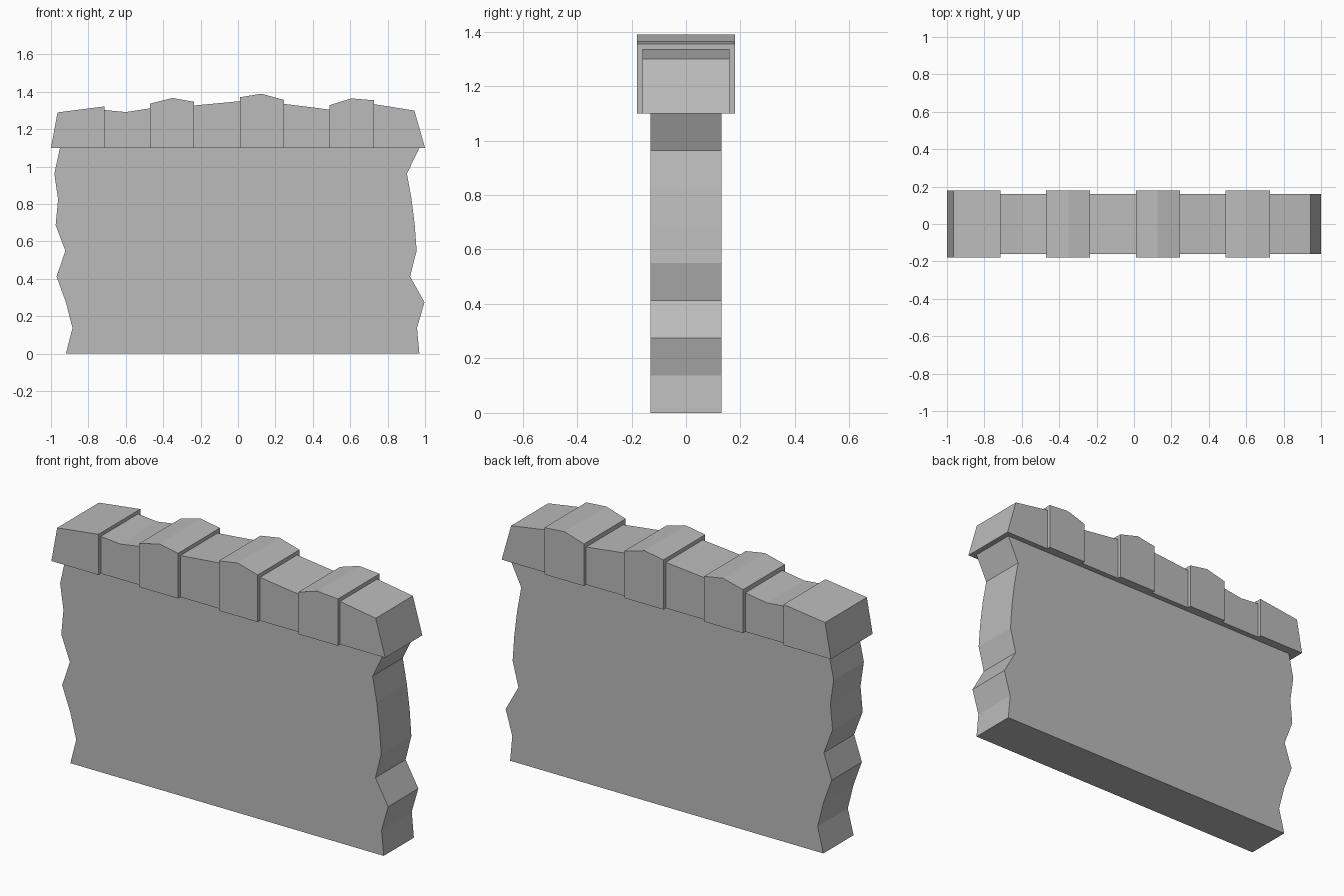
import bpy
import bmesh

cube = bpy.data.objects.get("Cube")
if cube:
    bpy.data.objects.remove(cube, do_unlink=True)

stone = bpy.data.materials.new("grey_stone")
stone.use_nodes = True
GREY = (0.5, 0.5, 0.5, 1)
stone.diffuse_color = GREY
stone.node_tree.nodes["Principled BSDF"].inputs["Base Color"].default_value = GREY


def slab(name, outline, half_depth):
    """Extrude an x-z outline symmetrically along y."""
    bm = bmesh.new()
    face = bm.faces.new([bm.verts.new((x, -half_depth, z)) for x, z in outline])
    extruded = bmesh.ops.extrude_face_region(bm, geom=[face])["geom"]
    verts = [v for v in extruded if isinstance(v, bmesh.types.BMVert)]
    bmesh.ops.translate(bm, verts=verts, vec=(0, 2 * half_depth, 0))
    bmesh.ops.recalc_face_normals(bm, faces=bm.faces)
    mesh = bpy.data.meshes.new(name)
    bm.to_mesh(mesh)
    bm.free()
    mesh.materials.append(stone)
    obj = bpy.data.objects.new(name, mesh)
    bpy.context.collection.objects.link(obj)


# Wall with ragged ends, notched at even heights
WALL_TOP = 1.1
right_end = [-0.92, -0.885, -0.92, -0.97, -0.923, -0.975, -0.962, -0.982, -0.952]
left_end = [0.97, 0.957, 0.997, 0.92, 0.955, 0.945, 0.928, 0.903, 0.97]
step = WALL_TOP / (len(left_end) - 1)
wall = [(x, i * step) for i, x in enumerate(left_end)]
wall += [(x, i * step) for i, x in enumerate(right_end)][::-1]
slab("wall", wall, 0.13)

# Coping stones: bottom start and end, then the top edge; wide and narrow alternate
stones = [
    (-1, -0.715, [(-0.965, 1.29), (-0.715, 1.322)]),
    (-0.715, -0.47, [(-0.715, 1.303), (-0.6, 1.292), (-0.47, 1.312)]),
    (-0.47, -0.235, [(-0.47, 1.337), (-0.35, 1.367), (-0.235, 1.347)]),
    (-0.235, 0.01, [(-0.235, 1.327), (0.01, 1.35)]),
    (0.01, 0.245, [(0.01, 1.371), (0.125, 1.39), (0.245, 1.357)]),
    (0.245, 0.49, [(0.245, 1.336), (0.49, 1.305)]),
    (0.49, 0.728, [(0.49, 1.329), (0.605, 1.365), (0.728, 1.355)]),
    (0.728, 1, [(0.728, 1.334), (0.943, 1.3)]),
]
for i, (start, end, top) in enumerate(stones):
    outline = [(start, WALL_TOP)] + top + [(end, WALL_TOP)]
    slab(f"coping_stone_{i + 1}", outline, 0.16 if i % 2 else 0.18)
